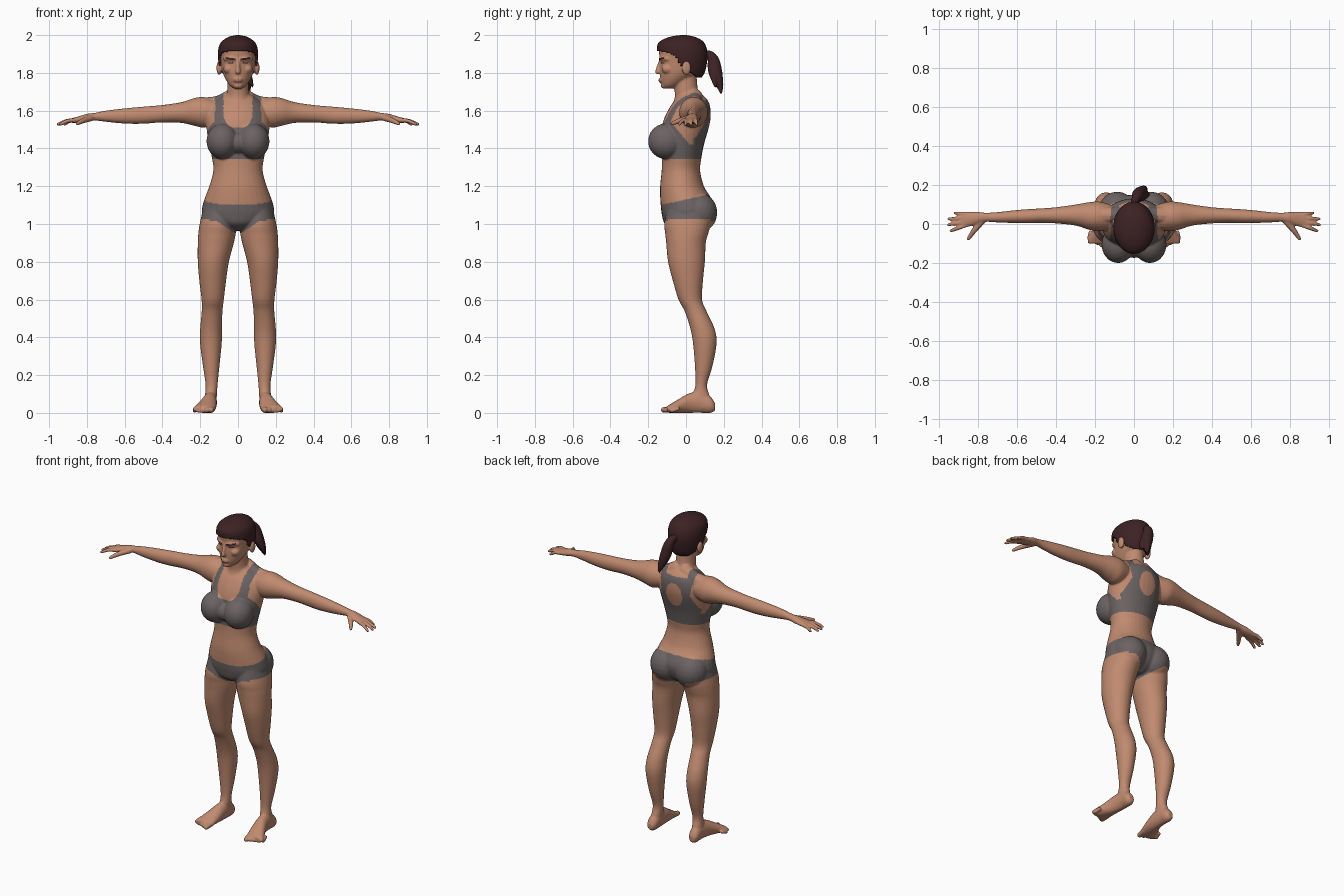
import bpy, bmesh, math
from mathutils import Vector, Matrix

def material(name, rgb):
    m = bpy.data.materials.new(name)
    m.diffuse_color = (*rgb, 1)
    return m

SKIN = material("skin", (0.53, 0.255, 0.16))
CLOTH = material("grey fabric", (0.15, 0.125, 0.125))
HAIR = material("dark brown hair", (0.047, 0.016, 0.018))
LIPS = material("lips", (0.40, 0.17, 0.12))

def spline(rows, sub):
    """Catmull-Rom interpolation of section rows."""
    out = []
    for i in range(len(rows) - 1):
        p = [rows[max(i - 1, 0)], rows[i], rows[i + 1], rows[min(i + 2, len(rows) - 1)]]
        for k in range(sub):
            t = k / sub
            out.append([0.5 * (2*b + (c - a)*t + (2*a - 5*b + 4*c - d)*t*t + (3*b - a - 3*c + d)*t**3)
                        for a, b, c, d in zip(*p)])
    return out + [list(rows[-1])]

def loft(bm, axis, rows, n=32, sub=5):
    """Oval sections (t, a0, a1, b0, b1) stacked along an axis."""
    rings = []
    for t, a0, a1, b0, b1 in spline(rows, sub):
        ring = []
        for k in range(n):
            ang = 2 * math.pi * k / n
            a = (a0 + a1) / 2 + (a1 - a0) / 2 * math.cos(ang)
            b = (b0 + b1) / 2 + (b1 - b0) / 2 * math.sin(ang)
            co = {"x": (t, a, b), "y": (a, t, b), "z": (a, b, t)}[axis]
            ring.append(bm.verts.new(co))
        rings.append(ring)
    for r, s in zip(rings, rings[1:]):
        for k in range(n):
            bm.faces.new((r[k], r[(k + 1) % n], s[(k + 1) % n], s[k]))
    bm.faces.new(rings[0][::-1])
    bm.faces.new(rings[-1])

def sym(rows):
    return [(z, -w, w, y0, y1) for z, w, y0, y1 in rows]

def ball(bm, c, r):
    bmesh.ops.create_icosphere(bm, subdivisions=3, radius=1,
                               matrix=Matrix.Translation(c) @ Matrix.Diagonal((*r, 1)))

def chain(bm, pts, n=9):
    """Rounded strand through points (x, y, z, radius)."""
    for x, y, z, r in spline(pts, n):
        bmesh.ops.create_icosphere(bm, subdivisions=2, radius=r, matrix=Matrix.Translation((x, y, z)))

def finish(bm, name, mats, voxel=None):
    """Turn into an object; optionally fuse all the parts into one skin."""
    bmesh.ops.recalc_face_normals(bm, faces=bm.faces)
    me = bpy.data.meshes.new(name)
    bm.to_mesh(me)
    bm.free()
    ob = bpy.data.objects.new(name, me)
    bpy.context.collection.objects.link(ob)
    if voxel:
        m = ob.modifiers.new("fuse", "REMESH")
        m.mode, m.voxel_size = "VOXEL", voxel
        m = ob.modifiers.new("soften", "SMOOTH")
        m.factor, m.iterations = 0.5, 4
        dg = bpy.context.evaluated_depsgraph_get()
        me = bpy.data.meshes.new_from_object(ob.evaluated_get(dg))
        ob.modifiers.clear()
        ob.data = me
    me.materials.clear()
    for m in mats:
        me.materials.append(m)
    for p in me.polygons:
        p.use_smooth = True
        p.material_index = 0
    return ob

bm = bmesh.new()
# leg
loft(bm, "z", [(1.08, .02, .185, -.10, .13), (1.0, .008, .203, -.115, .13), (.95, .012, .21, -.11, .118),
               (.9, .022, .213, -.105, .105), (.8, .048, .213, -.095, .10), (.7, .063, .205, -.07, .09),
               (.6, .075, .193, -.04, .085), (.54, .082, .192, -.008, .108), (.45, .085, .2, .022, .15),
               (.37, .086, .201, .037, .162), (.25, .098, .186, .047, .141), (.15, .108, .172, .05, .112),
               (.09, .112, .175, .035, .125), (.03, .115, .178, .04, .14)])
# foot and toes
loft(bm, "y", [(.154, .13, .165, .012, .05), (.13, .115, .178, 0, .085), (.08, .112, .18, 0, .11),
               (.02, .112, .19, 0, .105), (-.04, .115, .215, 0, .072), (-.085, .122, .238, 0, .045),
               (-.1, .13, .236, .002, .036)])
for i in range(5):
    x, r = .142 + .022 * i, .016 - .0012 * i
    chain(bm, [(x - .006, -.075 + .008 * i, .022, r), (x, -.118 + .011 * i, r, r)], 6)
# arm with palm
loft(bm, "x", [(.12, -.03, .10, 1.53, 1.655), (.18, -.036, .115, 1.51, 1.672), (.23, -.03, .112, 1.52, 1.667),
               (.30, -.008, .10, 1.535, 1.645), (.40, .003, .086, 1.538, 1.63), (.48, .006, .08, 1.532, 1.623),
               (.55, .004, .076, 1.53, 1.617), (.62, .005, .07, 1.533, 1.61), (.70, .008, .061, 1.541, 1.6),
               (.76, .011, .058, 1.548, 1.588), (.80, .002, .062, 1.541, 1.583), (.85, -.014, .063, 1.535, 1.568),
               (.88, -.012, .058, 1.535, 1.56)])
# fingers and thumb
for y0, x1, y1 in ((-.005, .94, -.035), (.013, .953, -.004), (.032, .95, .026), (.05, .918, .056)):
    chain(bm, [(.86, y0, 1.549, .012), ((.86 + x1) / 2, (y0 + y1) / 2, 1.546, .011), (x1, y1, 1.528, .009)])
chain(bm, [(.78, .015, 1.56, .018), (.82, -.032, 1.547, .015), (.85, -.076, 1.531, .01)])
# shoulder slope, breast, buttock, ear
chain(bm, [(.03, .045, 1.672, .045), (.1, .045, 1.638, .044), (.17, .045, 1.625, .046)])
ball(bm, (.082, -.105, 1.438), (.085, .096, .095))
ball(bm, (.086, .062, 1.06), (.1, .104, .108))
ball(bm, (.1, .002, 1.826), (.014, .024, .038))
# brow ridge and cheek
chain(bm, [(.012, -.134, 1.872, .011), (.04, -.126, 1.878, .012), (.068, -.1, 1.874, .011)])
ball(bm, (.05, -.095, 1.82), (.028, .034, .026))
# mirror everything so far
g = bmesh.ops.duplicate(bm, geom=bm.verts[:] + bm.edges[:] + bm.faces[:])
bmesh.ops.scale(bm, vec=(-1, 1, 1), verts=[v for v in g["geom"] if isinstance(v, bmesh.types.BMVert)])
# torso, neck and head
loft(bm, "z", sym([(.965, .03, -.06, .07), (1.0, .13, -.112, .12), (1.05, .188, -.128, .145), (1.1, .187, -.134, .148),
                   (1.15, .171, -.137, .125), (1.2, .152, -.137, .095), (1.28, .131, -.129, .075),
                   (1.34, .136, -.127, .08), (1.42, .153, -.13, .095), (1.5, .166, -.13, .118),
                   (1.56, .168, -.115, .13), (1.62, .148, -.085, .128), (1.66, .11, -.055, .112), (1.69, .06, -.04, .08)]))
loft(bm, "z", sym([(1.6, .09, -.085, .11), (1.66, .072, -.062, .09), (1.70, .058, -.06, .065), (1.8, .055, -.07, .055)]))
loft(bm, "z", sym([(1.717, .022, -.118, -.065), (1.735, .045, -.129, -.03), (1.77, .068, -.136, .03),
                   (1.81, .084, -.138, .085), (1.86, .092, -.137, .1), (1.91, .095, -.143, .104),
                   (1.95, .083, -.135, .09), (1.98, .05, -.09, .05)]))
ball(bm, (0, -.105, 1.43), (.06, .07, .06))
# nose, lips and chin
chain(bm, [(0, -.136, 1.862, .009), (0, -.146, 1.83, .011), (0, -.15, 1.806, .014)])
ball(bm, (0, -.131, 1.761), (.026, .015, .014))
ball(bm, (0, -.115, 1.733), (.026, .02, .017))
body = finish(bm, "body", [SKIN, CLOTH, HAIR, LIPS], 0.0055)

def table(pts, v):
    """Piecewise linear lookup."""
    if v <= pts[0][0]:
        return pts[0][1]
    for (a, p), (b, q) in zip(pts, pts[1:]):
        if v <= b:
            return p + (q - p) * (v - a) / (b - a)
    return pts[-1][1]

def is_top(ax, y, z):
    """Sports top: scooped front, open keyhole back."""
    if not 1.345 < z < 1.695 or ax > .19:
        return False
    if z < 1.42:
        return True
    if y < .04:
        if ax < .077 and z > 1.51 + .06 * (ax / .077) ** 4:
            return False
        if ax > .125 and z > 1.54 - 1.2 * (y + .08):
            return False
        return ax < table([(1.42, .19), (1.5, .168), (1.55, .142), (1.6, .12), (1.69, .122)], z)
    if (ax / .056) ** 2 + ((z - 1.54) / .075) ** 2 < 1 or (z > 1.655 and ax < .075):
        return False
    return ax < table([(1.42, .19), (1.46, .135), (1.55, .1), (1.69, .122)], z)

def is_briefs(ax, y, z):
    low = .94 + .075 * min(1, ax / .11) + (.01 if ax > .15 else 0)
    return low < z < 1.13 + .22 * y

def is_face_line(ax, y, z):
    """Eyebrows and eyes."""
    if y > -.08 or not .014 < ax < .066:
        return False
    return abs(z - 1.868 - .16 * ax) < .0045 or (.022 < ax < .055 and abs(z - 1.854) < .004)

for p in body.data.polygons:
    x, y, z = p.center
    ax = abs(x)
    if is_top(ax, y, z) or is_briefs(ax, y, z):
        p.material_index = 1
    elif is_face_line(ax, y, z):
        p.material_index = 2
    elif ax < .024 and y < -.11 and abs(z - 1.76) < .009:
        p.material_index = 3

# hair cap trimmed along the hairline
bm = bmesh.new()
loft(bm, "z", sym([(1.76, .068, -.10, .07), (1.80, .093, -.14, .098), (1.86, .104, -.145, .112), (1.91, .106, -.152, .114),
                   (1.95, .097, -.151, .102), (1.975, .076, -.125, .08), (1.992, .045, -.08, .042), (2.0, .01, -.03, 0)]),
     n=64, sub=8)
line = [(-.15, 1.917), (-.09, 1.905), (-.05, 1.885), (-.03, 1.84), (0, 1.845), (.03, 1.80), (.06, 1.775)]
cut = [f for f in bm.faces if f.calc_center_median().z < table(line, f.calc_center_median().y)]
bmesh.ops.delete(bm, geom=cut, context="FACES")
cap = finish(bm, "hair_cap", [HAIR])
m = cap.modifiers.new("thickness", "SOLIDIFY")
m.thickness, m.offset = 0.015, -1

# ponytail of two locks with its tie
bm = bmesh.new()
chain(bm, [(0, .1, 1.895, .022), (.008, .125, 1.897, .022), (.018, .148, 1.865, .03), (.03, .158, 1.81, .034),
           (.045, .172, 1.755, .026), (.055, .183, 1.715, .014), (.06, .186, 1.69, .005)])
chain(bm, [(.012, .135, 1.88, .02), (.035, .14, 1.82, .026), (.06, .148, 1.77, .018), (.08, .155, 1.722, .005)])
finish(bm, "ponytail", [HAIR], 0.006)
